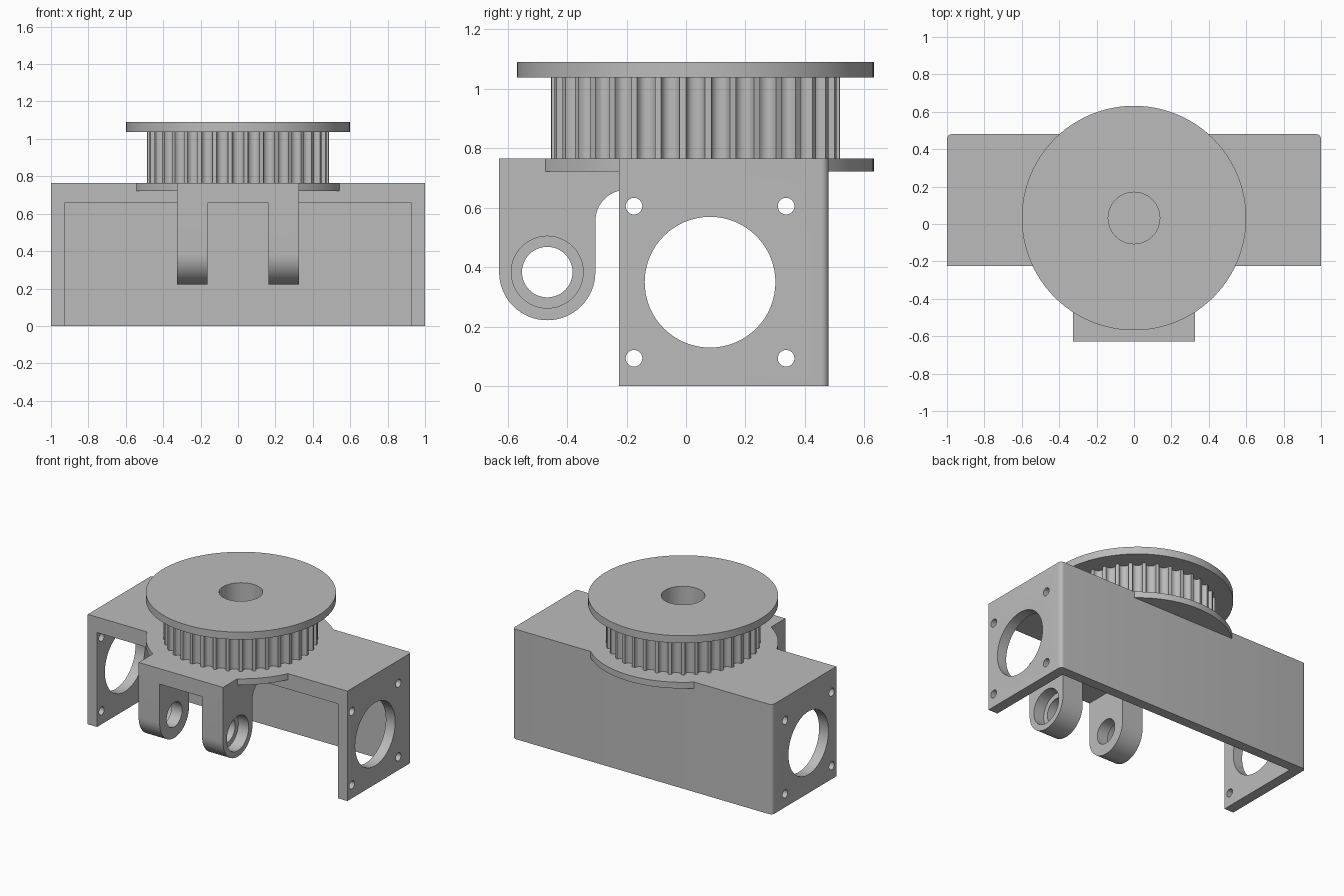
import bpy, bmesh
from math import cos, sin, pi, radians

if "Cube" in bpy.data.objects:
    bpy.data.objects.remove(bpy.data.objects["Cube"], do_unlink=True)

grey = bpy.data.materials.new("plain grey")
grey.use_nodes = True
COLOUR = (0.5, 0.5, 0.5, 1)
grey.diffuse_color = COLOUR
grey.node_tree.nodes["Principled BSDF"].inputs["Base Color"].default_value = COLOUR


def prism(name, outline, axis, lo, hi):
    """Extrude a 2D outline: (x, y) along Z, or (y, z) along X."""
    place = (lambda p, h: (p[0], p[1], h)) if axis == "Z" else (lambda p, h: (h, p[0], p[1]))
    bm = bmesh.new()
    face = bm.faces.new([bm.verts.new(place(p, lo)) for p in outline])
    new = bmesh.ops.extrude_face_region(bm, geom=[face])["geom"]
    for v in new:
        if isinstance(v, bmesh.types.BMVert):
            v.co["XYZ".index(axis)] = hi
    bmesh.ops.recalc_face_normals(bm, faces=bm.faces)
    mesh = bpy.data.meshes.new(name)
    bm.to_mesh(mesh)
    bm.free()
    mesh.materials.append(grey)
    obj = bpy.data.objects.new(name, mesh)
    bpy.context.collection.objects.link(obj)
    return obj


def arc(cx, cy, r, start=0, end=360, n=64):
    full = end - start == 360
    return [(cx + r * cos(radians(start + (end - start) * i / n)),
             cy + r * sin(radians(start + (end - start) * i / n)))
            for i in range(n if full else n + 1)]


def rect(a0, a1, b0, b1):
    return [(a0, b0), (a1, b0), (a1, b1), (a0, b1)]


def select(obj):
    bpy.ops.object.select_all(action="DESELECT")
    obj.select_set(True)
    bpy.context.view_layer.objects.active = obj


def cut(obj, *cutters):
    select(obj)
    for c in cutters:
        mod = obj.modifiers.new("cut", "BOOLEAN")
        mod.operation, mod.solver, mod.object = "DIFFERENCE", "EXACT", c
        bpy.ops.object.modifier_apply(modifier=mod.name)
        bpy.data.objects.remove(c, do_unlink=True)


def smooth(obj, angle=30):
    select(obj)
    bpy.ops.object.shade_smooth_by_angle(angle=radians(angle))


# Housing: box open at the front and bottom, rounded rear corners
FRONT, BACK, TOP, UNDER, R = -0.225, 0.48, 0.765, 0.657, 0.025
plan = ([(-1, FRONT), (1, FRONT)] + arc(1 - R, BACK - R, R, 0, 90, 6)
        + arc(R - 1, BACK - R, R, 90, 180, 6))
housing = prism("housing", plan, "Z", 0, TOP)
cut(housing, prism("cavity", rect(-0.928, 0.928, -0.5, BACK - 0.07), "Z", -0.2, UNDER))

# Motor opening and screw holes through both side walls
MY, MZ, HALF = 0.081, 0.349, 0.256
cut(housing, prism("motor_cut", arc(MY, MZ, 0.22), "X", -1.2, 1.2))
for sy in (-1, 1):
    for sz in (-1, 1):
        cut(housing, prism("screw_cut", arc(MY + sy * HALF, MZ + sz * HALF, 0.028, n=24),
                           "X", -1.2, 1.2))
smooth(housing)

# Hinge bracket: two rounded arms joined under the front of the top
HY, HZ, HR = -0.467, 0.383, 0.162
side = (arc(HY, HZ, HR, 180, 360, 32) + arc(-0.2, 0.555, 0.105, 180, 90, 12)
        + [(-0.2, TOP), (HY - HR, TOP)])
bracket = prism("hinge_bracket", side, "X", -0.325, 0.325)
cut(bracket,
    prism("slot", rect(-0.163, 0.163, -0.9, 0), "Z", 0, UNDER),
    prism("pin_hole", arc(HY, HZ, 0.085, n=48), "X", -0.5, 0.5),
    prism("left_counterbore", arc(HY, HZ, 0.121, n=48), "X", 0.245, 0.5),
    prism("right_counterbore", arc(HY, HZ, 0.121, n=48), "X", -0.5, -0.245))
smooth(bracket)

# Toothed pulley between two flanges
PY, TEETH, TIP, DEPTH, GAP = 0.032, 36, 0.488, 0.034, 0.37
PITCH = 2 * pi / TEETH
gear = []
for t in range(TEETH):
    for i in range(9):
        u = pi * i / 8
        a = PITCH * (t - GAP * cos(u))
        r = TIP - DEPTH * sin(u) ** 0.7
        gear.append((r * sin(a), PY - r * cos(a)))
pulley_parts = [prism("pulley_lower_flange", arc(0, PY, 0.6, n=96), "Z", 0.722, TOP),
                prism("pulley_teeth", gear, "Z", TOP, 1.04),
                prism("pulley_upper_flange", arc(0, PY, 0.6, n=96), "Z", 1.038, 1.09)]

# Shaft bore down to the housing top
for part in pulley_parts[1:]:
    cut(part, prism("bore", arc(0, PY, 0.138, n=48), "Z", 0.6, 1.3))
for part in pulley_parts:
    smooth(part)
